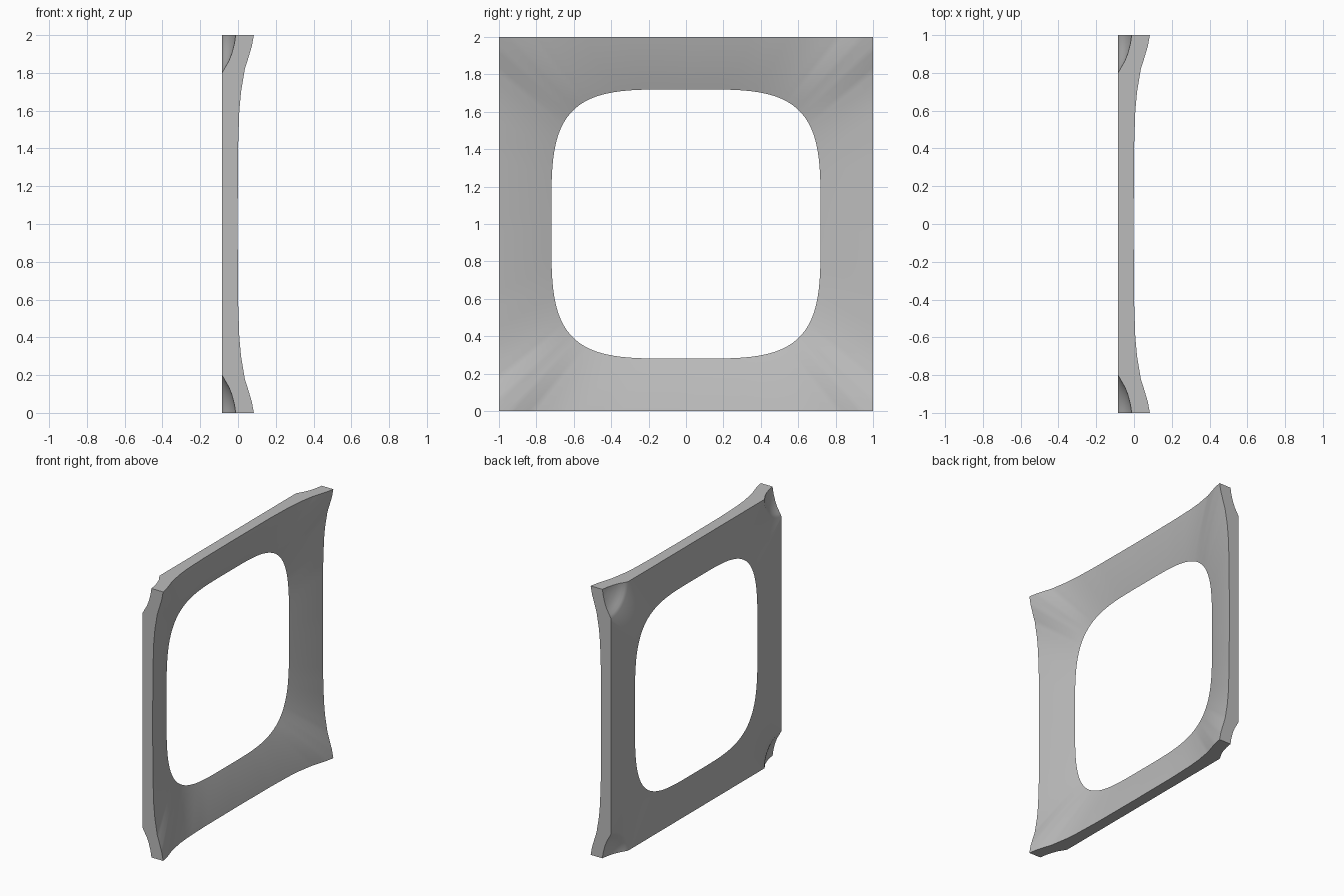
import bpy, bmesh, math
from mathutils import Vector

cube = bpy.data.objects.get("Cube")
if cube:
    bpy.data.objects.remove(cube)

HALF = 0.084      # half thickness of the frame
HOLE = 0.72       # half width of the opening
CUT = 0.2         # size of the rear corner cuts
EDGE = [(0, -.002), (.4, 0), (.6, .007), (.7, .016), (.82, .036),
        (.88, .055), (.94, .073), (1, HALF)]
NOTCH = [(0, -.012), (.05, -.02), (.1, -.034), (.14, -.05), (.17, -.068), (CUT, -HALF)]


def curve(points, v):
    for (a, p), (b, q) in zip(points, points[1:]):
        if v <= b:
            return p + (q - p) * (v - a) / (b - a)
    return points[-1][1]


def hole_point(t):
    """Rounded-square opening, along the ray to (1, t)."""
    r = HOLE / (1 + t ** 4) ** 0.25
    return Vector((-HALF, r, r * t))


def front_point(t, s):
    """Dished front surface, from the opening (s=0) to the rim (s=1)."""
    inner, outer = hole_point(t), Vector((curve(EDGE, t), 1, t))
    p = inner.lerp(outer, s)
    p.x = inner.x + (outer.x - inner.x) * (s + 0.2 * s * (1 - s))
    return p


def notch_point(angle, rho):
    return Vector((curve(NOTCH, rho), 1 - rho * math.sin(angle), 1 - rho * math.cos(angle)))


def rear_point(t):
    if t <= 1 - CUT:
        return Vector((-HALF, 1, t))
    return notch_point((t - 1 + CUT) / CUT * math.pi / 4, CUT)


def rear_rim(t):
    return Vector((curve(NOTCH, 1 - t), 1, t))


bm = bmesh.new()


def grid(func, us, vs, place):
    rows = [[bm.verts.new(place(func(u, v))) for v in vs] for u in us]
    for r0, r1 in zip(rows, rows[1:]):
        for i in range(len(vs) - 1):
            bm.faces.new((r0[i], r0[i + 1], r1[i + 1], r1[i]))


steps = [i / 12 for i in range(13)]
main = [(1 - CUT) * i / 16 for i in range(17)]
corner = [1 - CUT + CUT * i / 10 for i in range(1, 11)]
ts = main + corner
angles = [math.pi / 4 * i / 10 for i in range(11)]
radii = [1 - t for t in [main[-1]] + corner]

# One eighth of the frame, repeated by symmetry
for sy in (1, -1):
    for sz in (1, -1):
        for swap in (False, True):
            def place(p):
                y, z = (p.z, p.y) if swap else (p.y, p.z)
                return Vector((p.x, y * sy, z * sz + 1))
            grid(front_point, ts, steps, place)
            grid(lambda t, s: hole_point(t).lerp(rear_point(t), s), ts, (0, 1), place)
            grid(lambda t, s: front_point(t, 1).lerp(rear_rim(t), s), ts, (0, 1), place)
            grid(notch_point, angles, radii, place)

bmesh.ops.remove_doubles(bm, verts=bm.verts, dist=0.0002)
bmesh.ops.dissolve_degenerate(bm, edges=bm.edges, dist=0.0001)
bmesh.ops.recalc_face_normals(bm, faces=bm.faces)
mesh = bpy.data.meshes.new("window_frame_panel")
bm.to_mesh(mesh)
bm.free()
panel = bpy.data.objects.new("window_frame_panel", mesh)
bpy.context.collection.objects.link(panel)

# Plain grey finish
grey = bpy.data.materials.new("plain_grey")
grey.use_nodes = True
colour = (0.5, 0.5, 0.5, 1)
grey.diffuse_color = colour
grey.node_tree.nodes["Principled BSDF"].inputs["Base Color"].default_value = colour
mesh.materials.append(grey)

bpy.ops.object.select_all(action='DESELECT')
panel.select_set(True)
bpy.context.view_layer.objects.active = panel
bpy.ops.object.shade_smooth_by_angle(angle=math.radians(30))
